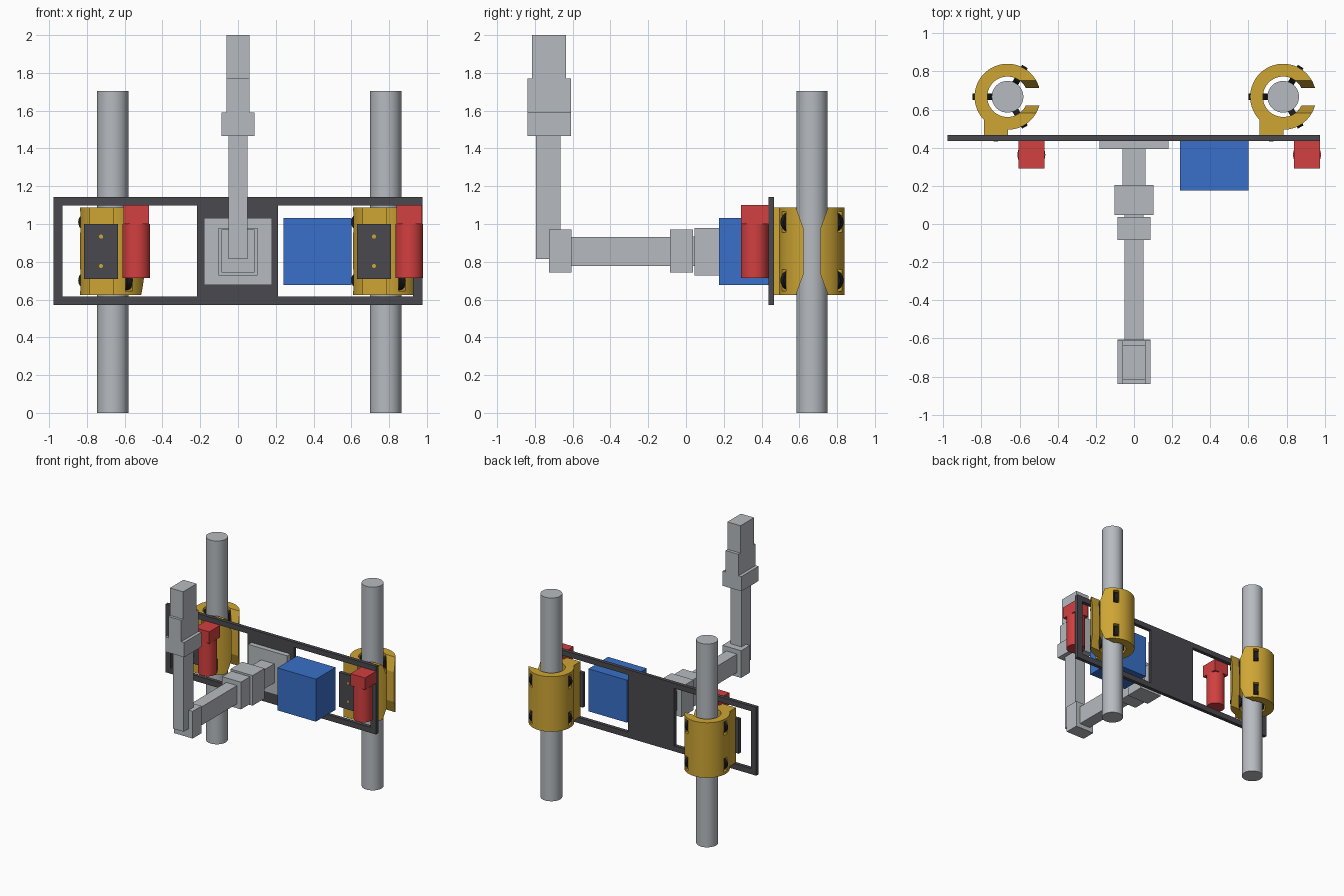
import bpy
import bmesh
from math import radians
from mathutils import Matrix, Vector

old = bpy.data.objects.get("Cube")
if old:
    bpy.data.objects.remove(old, do_unlink=True)


def material(name, rgb):
    m = bpy.data.materials.new(name)
    m.use_nodes = True
    m.diffuse_color = (*rgb, 1)
    m.node_tree.nodes["Principled BSDF"].inputs["Base Color"].default_value = (*rgb, 1)
    return m


GREY = material("light grey metal", (0.47, 0.50, 0.53))
DARK = material("dark grey frame", (0.068, 0.068, 0.078))
GOLD = material("golden yellow", (0.62, 0.38, 0.035))
RED = material("red", (0.65, 0.05, 0.05))
BLUE = material("blue", (0.04, 0.16, 0.58))
BLACK = material("black rubber", (0.012, 0.012, 0.012))


def finish(name, bm, mat, smooth=False):
    bmesh.ops.recalc_face_normals(bm, faces=bm.faces)
    me = bpy.data.meshes.new(name)
    bm.to_mesh(me)
    bm.free()
    ob = bpy.data.objects.new(name, me)
    bpy.context.collection.objects.link(ob)
    me.materials.append(mat)
    if smooth:
        smooth_edges(ob)
    return ob


def smooth_edges(ob):
    bpy.ops.object.select_all(action='DESELECT')
    ob.select_set(True)
    bpy.context.view_layer.objects.active = ob
    bpy.ops.object.shade_smooth_by_angle(angle=radians(30))


def add_box(bm, x, y, z, turn=Matrix()):
    size = Matrix.Diagonal((x[1] - x[0], y[1] - y[0], z[1] - z[0], 1))
    mid = Matrix.Translation((sum(x) / 2, sum(y) / 2, sum(z) / 2))
    bmesh.ops.create_cube(bm, size=1, matrix=turn @ mid @ size)


def box(name, x, y, z, mat):
    bm = bmesh.new()
    add_box(bm, x, y, z)
    return finish(name, bm, mat)


def cylinder(name, centre, r, depth, mat, turn=Matrix(), segs=48):
    bm = bmesh.new()
    bmesh.ops.create_cone(bm, cap_ends=True, segments=segs, radius1=r, radius2=r,
                          depth=depth, matrix=Matrix.Translation(centre) @ turn)
    return finish(name, bm, mat, True)


def boolean(ob, tool, operation):
    mod = ob.modifiers.new("cut", 'BOOLEAN')
    mod.operation, mod.object, mod.solver = operation, tool, 'EXACT'
    bpy.context.view_layer.update()
    graph = bpy.context.evaluated_depsgraph_get()
    me = bpy.data.meshes.new_from_object(ob.evaluated_get(graph))
    ob.modifiers.clear()
    ob.data = me
    bpy.data.objects.remove(tool, do_unlink=True)


# Flat frame with two windows and a solid centre
FY = (0.436, 0.466)
bm = bmesh.new()
add_box(bm, (-0.978, 0.976), FY, (0.57, 1.142))
frame = finish("frame", bm, DARK)
for x in ((-0.93, -0.217), (0.213, 0.926)):
    boolean(frame, box("window_cutter", x, (0.3, 0.6), (0.617, 1.098), DARK), 'DIFFERENCE')

# Poles, each with a clamp, rollers, mounting plate and motor
PY, LOW, HIGH = 0.667, 0.625, 1.087
WHEEL_Z = (0.702, 1.01)
WHEEL_ANGLES = (60, 180, 300)
TO_X = Matrix.Rotation(radians(90), 4, 'Y')
TO_Y = Matrix.Rotation(radians(90), 4, 'X')


def slot_cutter(cx):
    # Opening that flares at both ends
    half = [(0.085, LOW - 0.02), (0.085, LOW), (0.046, 0.73),
            (0.046, 0.98), (0.085, HIGH), (0.085, HIGH + 0.02)]
    outline = half + [(-y, z) for y, z in reversed(half)]
    bm = bmesh.new()
    face = bm.faces.new([bm.verts.new((cx + 0.03, PY + y, z)) for y, z in outline])
    out = bmesh.ops.extrude_face_region(bm, geom=[face])
    verts = [v for v in out["geom"] if isinstance(v, bmesh.types.BMVert)]
    bmesh.ops.translate(bm, verts=verts, vec=Vector((0.25, 0, 0)))
    return finish("slot_cutter", bm, GOLD)


for side, cx in (("right", -0.663), ("left", 0.782)):
    centre = Vector((cx, PY, (LOW + HIGH) / 2))
    cylinder(side + "_pole", (cx, PY, 0.8525), 0.083, 1.705, GREY)

    clamp = cylinder(side + "_clamp", centre, 0.173, HIGH - LOW, GOLD, segs=64)
    boolean(clamp, box("foot", (cx - 0.123, cx + 0.003), (0.46, 0.58), (LOW, HIGH), GOLD), 'UNION')
    boolean(clamp, cylinder("bore", centre, 0.106, 0.6, GOLD, segs=64), 'DIFFERENCE')
    boolean(clamp, slot_cutter(cx), 'DIFFERENCE')
    bm = bmesh.new()
    for angle in WHEEL_ANGLES:
        turn = Matrix.Translation((cx, PY, 0)) @ Matrix.Rotation(radians(angle), 4, 'Z')
        for z in WHEEL_Z:
            add_box(bm, (0.07, 0.22), (-0.021, 0.021), (z - 0.056, z + 0.056), turn)
    boolean(clamp, finish("roller_slots", bm, GOLD), 'DIFFERENCE')
    smooth_edges(clamp)

    for angle in WHEEL_ANGLES:
        turn = Matrix.Rotation(radians(angle), 4, 'Z')
        for z in WHEEL_Z:
            hub = Vector((cx, PY, z)) + turn @ Vector((0.132, 0, 0))
            cylinder(side + "_roller", hub, 0.051, 0.034, BLACK, turn @ TO_Y, 24)
            cylinder(side + "_roller_axle", hub, 0.012, 0.06, GOLD, turn @ TO_Y, 12)

    px = cx - 0.062
    box(side + "_mounting_plate", (px - 0.09, px + 0.09), FY, (0.71, 1.0), DARK)
    for z in (0.778, 0.933):
        cylinder(side + "_plate_screw", (px, 0.436, z), 0.011, 0.008, GOLD, TO_Y, 16)

    mx = cx + 0.125
    box(side + "_motor_head", (mx - 0.068, mx + 0.068), (0.29, 0.436), (1.0, 1.1), RED)
    cylinder(side + "_motor_body", (mx, 0.363, 0.858), 0.073, 0.286, RED)

# Control box
box("control_box", (0.242, 0.6), (0.175, 0.436), (0.677, 1.033), BLUE)

# Jointed arm, each part centred on x: half width, y range, z range
ARM = [
    ("arm_base_plate", 0.181, (0.394, 0.436), (0.677, 1.033)),
    ("arm_neck", 0.061, (0.2, 0.394), (0.775, 0.935)),
    ("shoulder_joint", 0.103, (0.046, 0.205), (0.727, 0.98)),
    ("shoulder_pin", 0.05, (0.03, 0.05), (0.778, 0.935)),
    ("upper_joint", 0.087, (-0.085, 0.036), (0.742, 0.97)),
    ("upper_link", 0.05, (-0.61, -0.085), (0.778, 0.932)),
    ("elbow_joint", 0.087, (-0.725, -0.606), (0.742, 0.97)),
    ("lower_link", 0.05, (-0.793, -0.664), (0.815, 1.467)),
    ("wrist_joint", 0.087, (-0.838, -0.61), (1.467, 1.59)),
    ("gripper_base", 0.06, (-0.838, -0.61), (1.59, 1.77)),
    ("gripper_head", 0.061, (-0.815, -0.636), (1.77, 2.0)),
]
for name, w, y, z in ARM:
    box(name, (-w, w), y, z, GREY)
